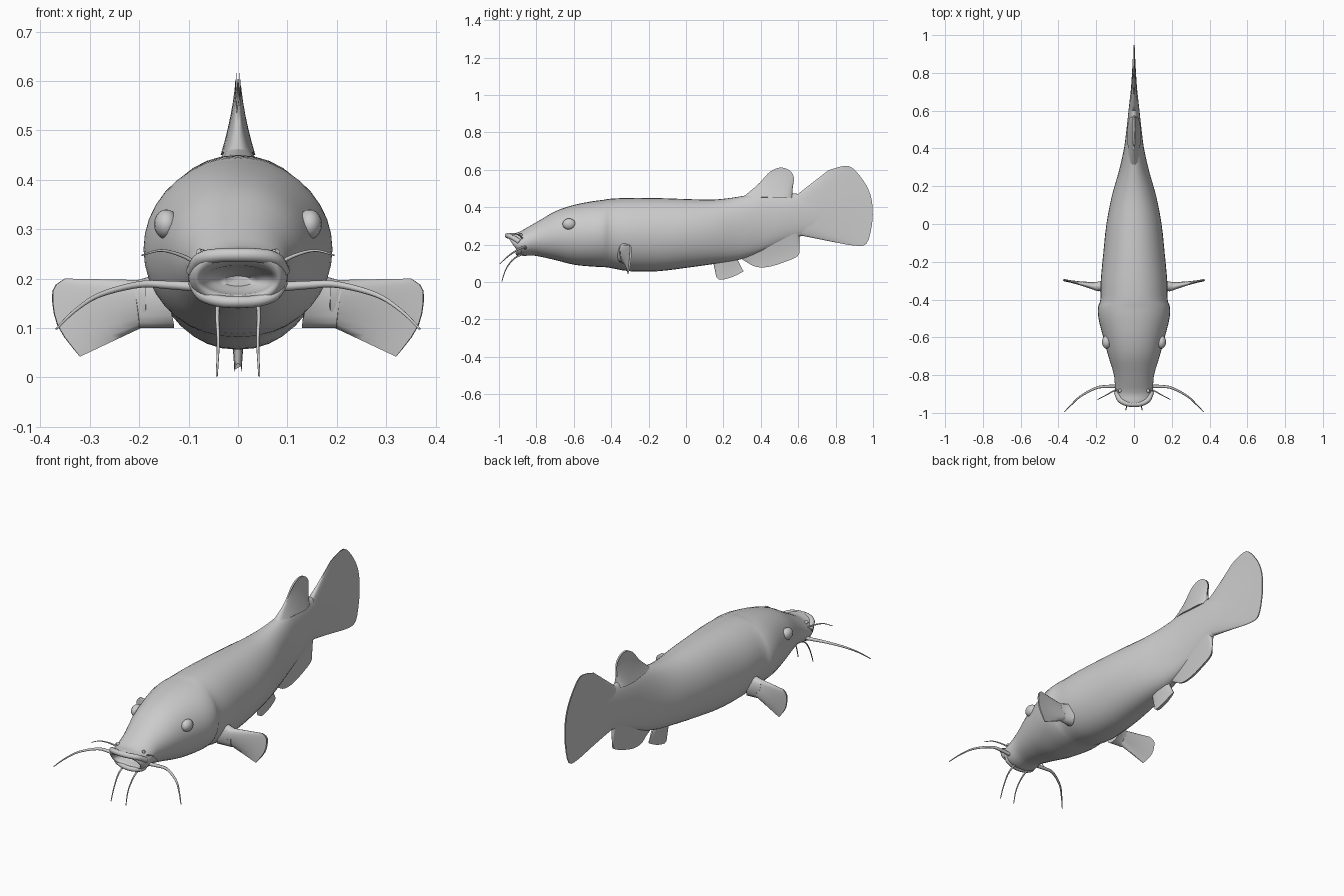
import bpy, bmesh, math
from mathutils import Vector

skin = bpy.data.materials.new("grey skin")
skin.diffuse_color = (0.6, 0.6, 0.6, 1)


def smooth_path(pts, sub):
    """Catmull-Rom through tuples of any length."""
    out, n = [], len(pts)
    for i in range(n - 1):
        a, b, c, d = pts[max(i - 1, 0)], pts[i], pts[i + 1], pts[min(i + 2, n - 1)]
        for k in range(sub):
            t = k / sub
            out.append(tuple(
                0.5 * (2 * q + (r - p) * t + (2 * p - 5 * q + 4 * r - s) * t * t
                       + (3 * q - p - 3 * r + s) * t ** 3)
                for p, q, r, s in zip(a, b, c, d)))
    return out + [tuple(pts[-1])]


def loft(name, rings):
    """Skin closed rings of points, cap both ends, shade smooth."""
    bm = bmesh.new()
    rows = [[bm.verts.new(p) for p in r] for r in rings]
    n = len(rows[0])
    for a, b in zip(rows, rows[1:]):
        for i in range(n):
            j = (i + 1) % n
            bm.faces.new((a[i], a[j], b[j], b[i]))
    bm.faces.new(rows[0])
    bm.faces.new(rows[-1])
    bmesh.ops.recalc_face_normals(bm, faces=bm.faces)
    me = bpy.data.meshes.new(name)
    bm.to_mesh(me)
    bm.free()
    me.materials.append(skin)
    ob = bpy.data.objects.new(name, me)
    bpy.context.collection.objects.link(ob)
    bpy.ops.object.select_all(action='DESELECT')
    bpy.context.view_layer.objects.active = ob
    ob.select_set(True)
    bpy.ops.object.shade_smooth_by_angle(angle=math.radians(60))
    return ob


def fin(name, root, tip, t_root, t_tip, axis):
    """Thin blade from a root edge to a tip edge, thick at the root."""
    root, tip = smooth_path(root, 3), smooth_path(tip, 3)
    axis, rings, steps = Vector(axis), [], 6
    for k in range(steps + 1):
        f = k / steps
        t = t_tip + (t_root - t_tip) * (1 - f) ** 1.6
        mid = [Vector(a).lerp(Vector(b), f) for a, b in zip(root, tip)]
        last = len(mid) - 1
        off = [axis * t * (0.25 + 0.75 * math.sin(math.pi * i / last) ** 0.5 if 0 < i < last else 0.25)
               for i in range(last + 1)]
        rings.append([m + o for m, o in zip(mid, off)] +
                     [m - o for m, o in reversed(list(zip(mid, off)))])
    return loft(name, rings)


def flat_fin(name, root, tip, t_root, t_tip):
    return fin(name, [(0, y, z) for y, z in root], [(0, y, z) for y, z in tip],
               t_root, t_tip, (1, 0, 0))


def barbel(name, pts, r0, r1):
    """Tapered whisker along a smooth path."""
    path = [Vector(p) for p in smooth_path(pts, 5)]
    rings = []
    for i, p in enumerate(path):
        d = (path[min(i + 1, len(path) - 1)] - path[max(i - 1, 0)]).normalized()
        q = d.to_track_quat('Z', 'Y')
        r = r0 + (r1 - r0) * i / (len(path) - 1)
        rings.append([p + q @ Vector((r * math.cos(a), r * math.sin(a), 0))
                      for a in (math.tau * k / 8 for k in range(8))])
    loft(name, rings)


# Body, running from inside the open mouth to the tail: y, half width, bottom, top, slant
sections = [
    (-0.83, 0.030, 0.185, 0.205, 0), (-0.87, 0.062, 0.172, 0.222, -0.4),
    (-0.915, 0.076, 0.165, 0.230, -0.7), (-0.925, 0.086, 0.148, 0.255, -0.65),
    (-0.905, 0.097, 0.140, 0.262, -0.55), (-0.87, 0.101, 0.141, 0.268, -0.35),
    (-0.80, 0.106, 0.140, 0.320, 0), (-0.70, 0.136, 0.118, 0.378, 0),
    (-0.60, 0.163, 0.093, 0.412, 0), (-0.50, 0.188, 0.083, 0.432, 0),
    (-0.44, 0.190, 0.080, 0.440, 0), (-0.40, 0.178, 0.075, 0.446, 0),
    (-0.30, 0.176, 0.058, 0.450, 0), (-0.15, 0.162, 0.058, 0.449, 0),
    (0.0, 0.146, 0.076, 0.444, 0), (0.15, 0.117, 0.097, 0.441, 0),
    (0.28, 0.080, 0.118, 0.456, 0), (0.40, 0.053, 0.160, 0.478, 0),
    (0.50, 0.040, 0.205, 0.475, 0), (0.60, 0.029, 0.242, 0.472, 0),
    (0.70, 0.018, 0.262, 0.468, 0), (0.82, 0.004, 0.300, 0.430, 0)]
rings = []
for y, w, zb, zt, sl in smooth_path(sections, 3):
    zc, h = (zb + zt) / 2, (zt - zb) / 2
    ring = []
    for k in range(36):
        a = math.tau * k / 36
        s, c = math.sin(a), math.cos(a)
        ring.append((w * math.copysign(abs(c) ** 0.95, c), y + sl * h * s, zc + h * s))
    rings.append(ring)
loft("body", rings)

# Fins on the centre line
flat_fin("dorsal_fin",
         [(0.30, 0.45), (0.36, 0.455), (0.42, 0.455), (0.47, 0.45), (0.52, 0.45), (0.55, 0.45), (0.57, 0.45)],
         [(0.39, 0.525), (0.42, 0.56), (0.45, 0.59), (0.50, 0.612), (0.55, 0.60), (0.577, 0.56), (0.568, 0.50)],
         0.035, 0.005)
flat_fin("tail_fin",
         [(0.60, 0.472 - 0.0245 * i) for i in range(10)],
         [(0.76, 0.597), (0.84, 0.62), (0.89, 0.61), (0.95, 0.54), (0.985, 0.47),
          (0.998, 0.39), (0.993, 0.30), (0.965, 0.205), (0.90, 0.195), (0.80, 0.212)],
         0.026, 0.003)
flat_fin("pelvic_fin",
         [(0.14, 0.13), (0.18, 0.13), (0.22, 0.13), (0.27, 0.13)],
         [(0.162, 0.028), (0.185, 0.012), (0.25, 0.028), (0.308, 0.057)],
         0.02, 0.008)
flat_fin("anal_fin",
         [(0.27, 0.14), (0.35, 0.19), (0.42, 0.22), (0.50, 0.25), (0.58, 0.27), (0.605, 0.26)],
         [(0.335, 0.10), (0.38, 0.080), (0.45, 0.083), (0.54, 0.112), (0.598, 0.140), (0.608, 0.175)],
         0.025, 0.005)

# Paired parts
for side, s in (("right", 1), ("left", -1)):
    def m(pts):
        return [(s * x, y, z) for x, y, z in pts]
    fin(side + "_pectoral_fin",
        m([(0.14, -0.33, 0.215), (0.14, -0.33, 0.18), (0.14, -0.33, 0.14), (0.13, -0.33, 0.10)]),
        m([(0.21, -0.33, 0.195), (0.21, -0.33, 0.17), (0.205, -0.33, 0.14), (0.20, -0.33, 0.100)]),
        0.04, 0.022, (0.1 * s, 1, 0))
    fin(side + "_pectoral_blade",
        m([(0.19, -0.335, 0.197), (0.19, -0.335, 0.17), (0.19, -0.33, 0.135), (0.18, -0.325, 0.108)]),
        m([(0.35, -0.30, 0.200), (0.375, -0.295, 0.175), (0.365, -0.300, 0.105), (0.32, -0.31, 0.042)]),
        0.024, 0.005, (0.15 * s, 1, 0))
    barbel(side + "_long_barbel",
           m([(0.08, -0.86, 0.183), (0.14, -0.86, 0.187), (0.20, -0.868, 0.188),
              (0.28, -0.91, 0.167), (0.33, -0.955, 0.135), (0.368, -0.995, 0.098)]), 0.010, 0.002)
    barbel(side + "_chin_barbel",
           m([(0.040, -0.86, 0.155), (0.042, -0.92, 0.125),
              (0.040, -0.962, 0.070), (0.043, -0.985, 0.002)]), 0.005, 0.002)
    barbel(side + "_nose_barbel",
           m([(0.075, -0.87, 0.225), (0.11, -0.885, 0.245),
              (0.155, -0.91, 0.257), (0.195, -0.93, 0.247)]), 0.005, 0.0015)
    # Eye bump on the side of the head
    barbel(side + "_nostril", m([(0.06, -0.87, 0.24), (0.072, -0.88, 0.25), (0.08, -0.89, 0.255)]), 0.012, 0.006)
    bpy.ops.mesh.primitive_uv_sphere_add(segments=16, ring_count=10, location=(s * 0.145, -0.625, 0.31))
    eye = bpy.context.object
    eye.name = side + "_eye"
    eye.scale = (0.025, 0.035, 0.030)
    eye.data.materials.append(skin)
    bpy.ops.object.shade_smooth_by_angle(angle=math.radians(60))

# Upper and lower lips
for name, pts, r in (
        ("upper_lip", [(-0.092, -0.89, 0.215), (-0.075, -0.93, 0.240), (-0.04, -0.95, 0.247), (0, -0.955, 0.248),
                       (0.04, -0.95, 0.247), (0.075, -0.93, 0.240), (0.092, -0.89, 0.215)], 0.014),
        ("lower_lip", [(-0.090, -0.88, 0.195), (-0.075, -0.89, 0.168), (-0.04, -0.895, 0.155), (0, -0.90, 0.153),
                       (0.04, -0.895, 0.155), (0.075, -0.89, 0.168), (0.090, -0.88, 0.195)], 0.012)):
    barbel(name, pts, r, r)
